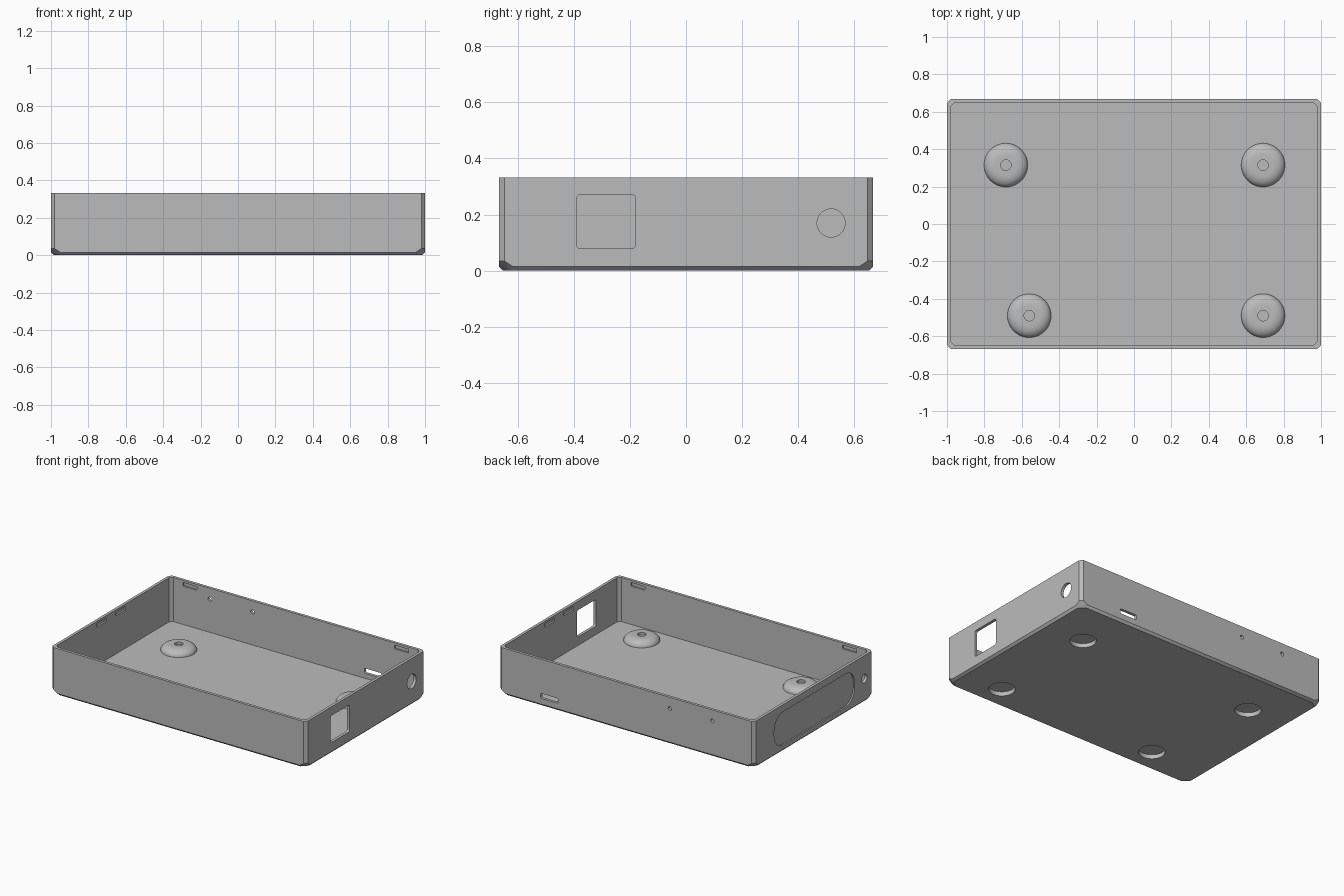
import bpy, bmesh
from math import sin, cos, pi, radians
from mathutils import Vector

if "Cube" in bpy.data.objects:
    bpy.data.objects.remove(bpy.data.objects["Cube"], do_unlink=True)

grey = bpy.data.materials.new("plain grey")
grey.use_nodes = True
grey.diffuse_color = (0.5, 0.5, 0.5, 1)
grey.node_tree.nodes["Principled BSDF"].inputs["Base Color"].default_value = grey.diffuse_color

W, D, H = 1.0, 0.667, 0.333      # half width, half depth, height
WALL, FLOOR = 0.02, 0.02
SIGNS = [(sx, sy) for sx in (-1, 1) for sy in (-1, 1)]


def make_object(name, bm):
    bmesh.ops.recalc_face_normals(bm, faces=bm.faces)
    mesh = bpy.data.meshes.new(name)
    bm.to_mesh(mesh)
    bm.free()
    mesh.materials.append(grey)
    obj = bpy.data.objects.new(name, mesh)
    bpy.context.collection.objects.link(obj)
    return obj


def rounded_rect(u, v, w, h, r, steps=8):
    """Outline of a rectangle with rounded corners; steps=1 gives chamfers."""
    points = []
    for k, (su, sv) in enumerate([(1, 1), (-1, 1), (-1, -1), (1, -1)]):
        for i in range(steps + 1):
            a = (k + i / steps) * pi / 2
            points.append((u + su * (w / 2 - r) + r * cos(a),
                           v + sv * (h / 2 - r) + r * sin(a)))
    return points


def prism(name, outline, axis, start, end):
    """Extrude an outline along an axis from start to end."""
    place = {"x": lambda u, v, d: (d, u, v),
             "y": lambda u, v, d: (u, d, v),
             "z": lambda u, v, d: (u, v, d)}[axis]
    bm = bmesh.new()
    face = bm.faces.new([bm.verts.new(place(u, v, start)) for u, v in outline])
    top = bmesh.ops.extrude_face_region(bm, geom=[face])["geom"]
    bmesh.ops.translate(bm, vec=Vector(place(0, 0, end - start)),
                        verts=[g for g in top if isinstance(g, bmesh.types.BMVert)])
    return make_object(name, bm)


def cut(target, cutter):
    mod = target.modifiers.new("cut", "BOOLEAN")
    mod.operation, mod.solver, mod.object = "DIFFERENCE", "EXACT", cutter
    bpy.context.view_layer.objects.active = target
    bpy.ops.object.modifier_apply(modifier=mod.name)
    bpy.data.objects.remove(cutter, do_unlink=True)


def smooth(obj):
    bpy.ops.object.select_all(action="DESELECT")
    obj.select_set(True)
    bpy.context.view_layer.objects.active = obj
    bpy.ops.object.shade_smooth_by_angle(angle=radians(30))


# Tray block: chamfered upright edges, lower rim and lower corners
corner = [(W, D - .02, H), (W - .02, D, H), (W, D - .02, .035), (W - .02, D, .035),
          (W, D - .05, .015), (W - .05, D, .015),
          (W - .015, D - .055, 0), (W - .055, D - .015, 0)]
bm = bmesh.new()
for sx, sy in SIGNS:
    for x, y, z in corner:
        bm.verts.new((sx * x, sy * y, z))
bmesh.ops.convex_hull(bm, input=bm.verts)
bmesh.ops.dissolve_limit(bm, angle_limit=radians(1), verts=bm.verts, edges=bm.edges)
tray = make_object("tray", bm)

# Hollow inside
inner = rounded_rect(0, 0, 2 * (W - WALL), 2 * (D - WALL), .02, 1)
cut(tray, prism("hollow", inner, "z", FLOOR, H + .1))

# Openings in the left wall: square window and round port
cut(tray, prism("window", rounded_rect(-.285, .175, .21, .19, .012), "x", W - .1, W + .1))
cut(tray, prism("round_port", rounded_rect(.517, .17, .1, .1, .05), "x", W - .1, W + .1))

# Right wall: shallow outer label recess and small round port
cut(tray, prism("recess", rounded_rect(-.01, .165, .9, .235, .1), "x", -W - .1, -W + .01))
cut(tray, prism("small_port", rounded_rect(-.57, .17, .06, .06, .03), "x", -W - .1, -W + .1))

# Back wall: slot and two pin holes
cut(tray, prism("slot", rounded_rect(.605, .073, .135, .035, .008), "y", D - .1, D + .1))
for x in (-.675, -.34):
    cut(tray, prism("pin_hole", rounded_rect(x, .255, .028, .028, .014), "y", D - .1, D + .1))

# Lid catch notches on the inner faces of all walls
for s in (-1, 1):
    for x in (-.83, .83):
        cut(tray, prism("notch", rounded_rect(x, .304, .11, .026, .003), "y",
                        s * (D - .1), s * (D - .008)))
    for y in (-.13, .085):
        cut(tray, prism("notch", rounded_rect(s * -y, .304, .11, .026, .003), "x",
                        s * (W - .1), s * (W - .008)))

# Domed foot mounts: lathed shells over round pockets in the floor
profile = [(0, .03), (.085, .03), (.085, FLOOR)]
for i in range(9):
    a = i / 8 * pi / 2
    profile.append((.055 + .062 * cos(a), FLOOR + .042 * sin(a)))
profile += [(.028, .062), (.028, .045), (0, .045)]

mounts = [("back_right", -.685, .315), ("back_left", .69, .315),
          ("front_right", -.56, -.49), ("front_left", .69, -.49)]
for name, x, y in mounts:
    cut(tray, prism("pocket", rounded_rect(x, y, .17, .17, .085, 12), "z", -.1, .1))
    bm = bmesh.new()
    verts = [bm.verts.new((r, 0, z)) for r, z in profile]
    edges = [bm.edges.new(pair) for pair in zip(verts, verts[1:])]
    bmesh.ops.spin(bm, geom=verts + edges, cent=(0, 0, 0), axis=(0, 0, 1),
                   angle=2 * pi, steps=48)
    bmesh.ops.remove_doubles(bm, verts=bm.verts, dist=.0005)
    mount = make_object(name + "_foot_mount", bm)
    mount.location = (x, y, 0)
    smooth(mount)

smooth(tray)
